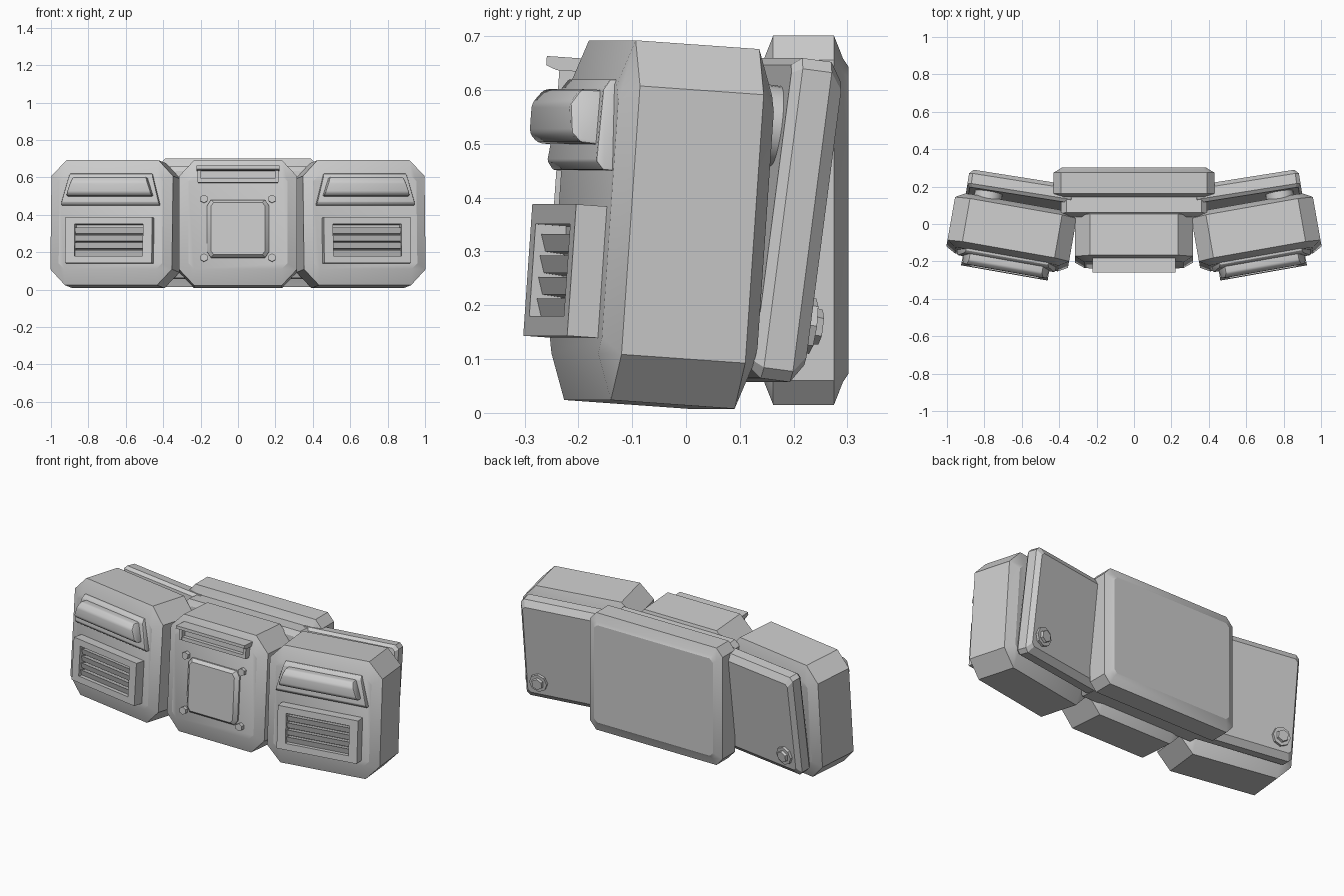
import bpy, bmesh, math
from mathutils import Matrix, Vector

cube = bpy.data.objects.get("Cube")
if cube:
    bpy.data.objects.remove(cube)

grey = bpy.data.materials.new("plain_grey")
grey.use_nodes = True
GREY = (0.6, 0.6, 0.6, 1)
grey.diffuse_color = GREY
grey.node_tree.nodes["Principled BSDF"].inputs["Base Color"].default_value = GREY


def frame(x, y, z, yaw=0, tilt=0):
    """Local frame of a part: yaw about z, then lean back."""
    return (Matrix.Translation((x, y, z)) @ Matrix.Rotation(math.radians(yaw), 4, 'Z')
            @ Matrix.Rotation(math.radians(-tilt), 4, 'X'))


def finish(name, bm, matrix, bevel=0, angle=25):
    bmesh.ops.recalc_face_normals(bm, faces=bm.faces)
    if bevel:
        bmesh.ops.bevel(bm, geom=bm.edges[:], offset=bevel, segments=2, affect='EDGES', profile=0.5)
    bm.transform(matrix)
    mesh = bpy.data.meshes.new(name)
    bm.to_mesh(mesh)
    bm.free()
    mesh.materials.append(grey)
    obj = bpy.data.objects.new(name, mesh)
    bpy.context.collection.objects.link(obj)
    bpy.ops.object.select_all(action='DESELECT')
    obj.select_set(True)
    bpy.context.view_layer.objects.active = obj
    bpy.ops.object.shade_smooth_by_angle(angle=math.radians(angle))
    return obj


def loft(name, matrix, sections, bevel=0):
    """Skin cut-corner rectangles (y, half width, half height, cut x, cut z) along y."""
    bm = bmesh.new()
    rings = []
    for y, hx, hz, cx, cz in sections:
        quarter = [(hx, hz - cz), (hx - cx, hz)]
        pts = (quarter + [(-x, z) for x, z in reversed(quarter)]
               + [(-x, -z) for x, z in quarter] + [(x, -z) for x, z in reversed(quarter)])
        rings.append([bm.verts.new((x, y, z)) for x, z in pts])
    for a, b in zip(rings, rings[1:]):
        for i in range(len(a)):
            j = (i + 1) % len(a)
            bm.faces.new((a[i], a[j], b[j], b[i]))
    bm.faces.new(rings[0])
    bm.faces.new(rings[-1])
    return finish(name, bm, matrix, bevel)


def box(name, matrix, center, size, bevel=0):
    bm = bmesh.new()
    bmesh.ops.create_cube(bm, size=1)
    bm.transform(Matrix.Translation(center) @ Matrix.Diagonal((*size, 1)))
    return finish(name, bm, matrix, bevel)


def extrude_x(name, matrix, profile, half, taper=0, bevel=0):
    """Extrude a (y, z) profile across x; taper narrows it towards the top."""
    bm = bmesh.new()
    low = min(z for _, z in profile)
    ends = [[bm.verts.new((s * (half - taper * (z - low)), y, z)) for y, z in profile] for s in (-1, 1)]
    for i in range(len(profile)):
        j = (i + 1) % len(profile)
        bm.faces.new((ends[0][i], ends[0][j], ends[1][j], ends[1][i]))
    for e in ends:
        bm.faces.new(e)
    return finish(name, bm, matrix, bevel)


def disc(name, matrix, center, radius, depth, sides, top=1.0):
    bm = bmesh.new()
    bmesh.ops.create_cone(bm, cap_ends=True, segments=sides, radius1=radius, radius2=radius * top, depth=depth)
    bm.transform(Matrix.Translation(center) @ Matrix.Rotation(math.radians(-90), 4, 'X'))
    return finish(name, bm, matrix)


def pod(name, matrix, hx, hy, hz):
    """Chunky case with cut corners and sloping rims."""
    rim = (hx, hz, 0.08, 0.085)
    face = (hx - 0.05, hz - 0.085, 0.03, 0.03)
    return loft(name, matrix, [(-hy, *face), (0.03 - hy, *rim), (hy - 0.03, *rim), (hy, *face)])


# Centre case
center = frame(0, -0.08, 0.35, 0, 4)
pod("center_case", center, 0.315, 0.14, 0.335)

# Centre cover plate and its corner bolts
loft("cover_plate", center, [(-0.13, 0.165, 0.155, 0.02, 0.03), (-0.152, 0.165, 0.155, 0.02, 0.03),
                             (-0.17, 0.145, 0.14, 0.015, 0.02)]).location.z = -0.035
for s in (-1, 1):
    for z in (-0.19, 0.125):
        disc("cover_bolt", center, (s * 0.182, -0.147, z), 0.022, 0.03, 6)

# Hooded recess above the cover
extrude_x("hood", center, [(-0.20, 0.30), (-0.11, 0.30), (-0.11, 0.275), (-0.18, 0.275), (-0.2, 0.283)], 0.222)
box("hood_sill", center, (0, -0.145, 0.222), (0.43, 0.05, 0.02))
box("hood_back", center, (0, -0.13, 0.25), (0.4, 0.03, 0.06))
for s in (-1, 1):
    box("hood_post", center, (s * 0.207, -0.145, 0.25), (0.018, 0.06, 0.07))

# Back pack and the slab joining it to the centre case
loft("back_pack", frame(0, 0.22, 0.358),
     [(-0.085, 0.385, 0.285, 0.02, 0.02), (-0.075, 0.40, 0.30, 0.025, 0.025),
      (-0.058, 0.43, 0.343, 0.04, 0.045), (0.055, 0.43, 0.343, 0.04, 0.045),
      (0.072, 0.40, 0.30, 0.025, 0.025), (0.082, 0.385, 0.285, 0.02, 0.02)])
loft("joining_slab", frame(0, 0.08, 0.36, 0, 4),
     [(-0.06, 0.36, 0.27, 0.03, 0.03), (-0.04, 0.39, 0.30, 0.03, 0.03),
      (0.05, 0.39, 0.30, 0.03, 0.03), (0.07, 0.36, 0.27, 0.03, 0.03)])

for s, side in ((1, "left"), (-1, "right")):
    # Side case
    case = frame(s * 0.655, -0.045, 0.35, s * 10, 4)
    pod(side + "_case", case, 0.33, 0.147, 0.335)

    # Louvred vent
    for z in (0.005, -0.203):
        box(side + "_vent_rail", case, (0, -0.165, z), (0.47, 0.08, 0.037))
    for x in (-0.21, 0.21):
        box(side + "_vent_stile", case, (x, -0.165, -0.099), (0.05, 0.08, 0.245))
    for i in range(4):
        z = -0.045 - i * 0.04
        extrude_x(side + "_vent_slat", case,
                  [(-0.193, z + 0.014), (-0.135, z + 0.003), (-0.135, z - 0.022), (-0.183, z - 0.018)], 0.19)

    # Lamp base and lamp
    extrude_x(side + "_lamp_base", case,
              [(-0.13, 0.09), (-0.165, 0.09), (-0.178, 0.106), (-0.168, 0.24), (-0.155, 0.26), (-0.13, 0.26)],
              0.268, 0.26, 0.004)
    extrude_x(side + "_lamp", case,
              [(-0.14, 0.135), (-0.205, 0.138), (-0.222, 0.155), (-0.225, 0.21), (-0.205, 0.238), (-0.14, 0.24)],
              0.235, 0.34, 0.008)

    # Rear wing plate with pivots and bolt
    wing = frame(s * 0.605, 0.165, 0.358, s * 9, 7.5)
    loft(side + "_wing", wing,
         [(-0.048, 0.275, 0.285, 0.015, 0.015), (-0.03, 0.29, 0.30, 0.02, 0.02),
          (0.025, 0.29, 0.30, 0.02, 0.02), (0.05, 0.27, 0.265, 0.015, 0.015)])
    for z in (-0.16, 0.17):
        disc(side + "_pivot", wing, (s * 0.17, -0.07, z), 0.075, 0.07, 24)
    disc(side + "_bolt_washer", wing, (s * 0.2, 0.055, -0.19), 0.052, 0.02, 8)
    disc(side + "_bolt_head", wing, (s * 0.2, 0.07, -0.19), 0.036, 0.02, 6, 0.9)
